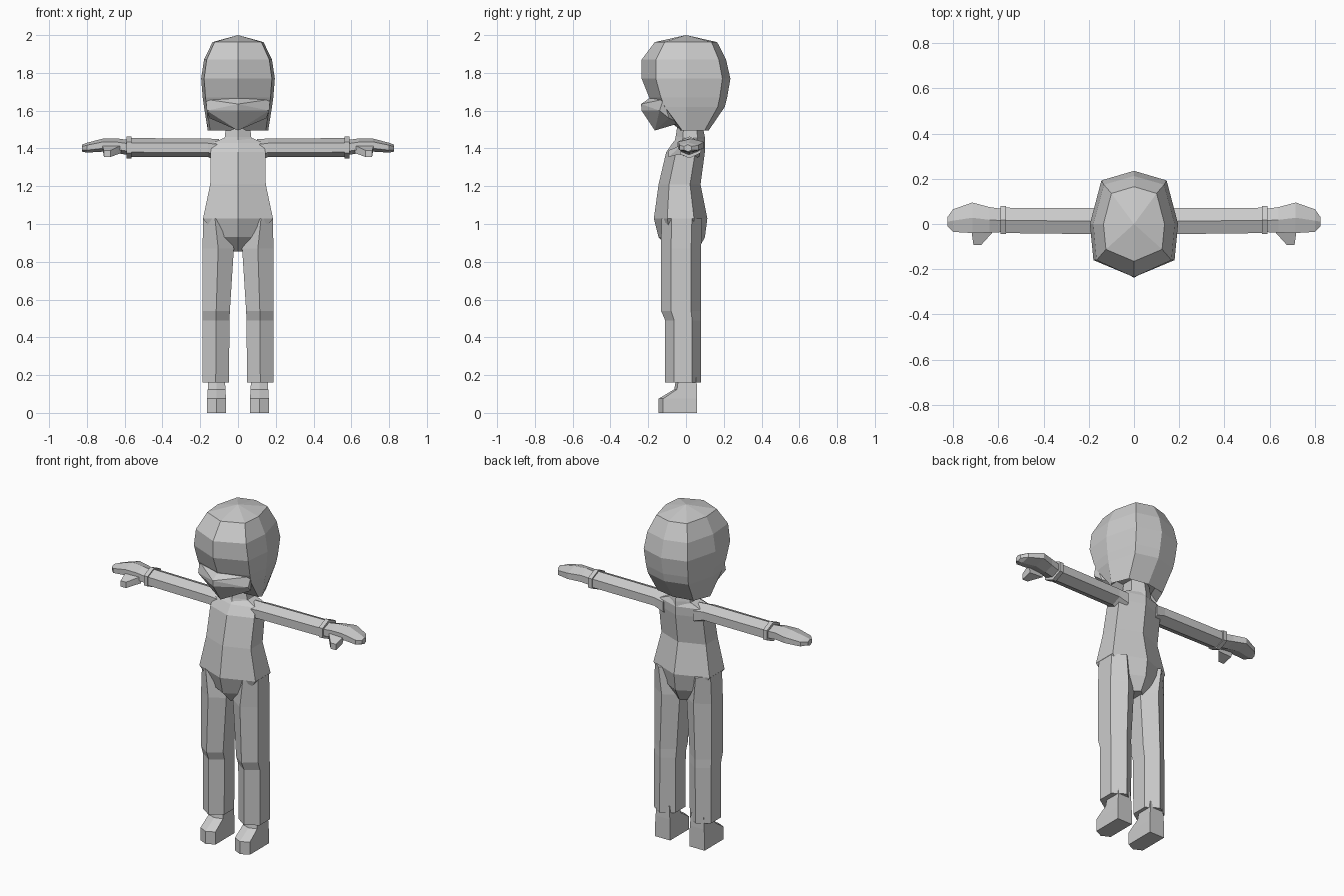
import bpy, bmesh
from mathutils import Vector


def finish(name, bm):
    bmesh.ops.recalc_face_normals(bm, faces=bm.faces)
    me = bpy.data.meshes.new(name)
    bm.to_mesh(me)
    bm.free()
    ob = bpy.data.objects.new(name, me)
    bpy.context.collection.objects.link(ob)


def loft(name, rings, tip=None):
    """Skin closed rings of equal length, cap the ends (last end may be a point)."""
    bm = bmesh.new()
    vs = [[bm.verts.new(p) for p in r] for r in rings]
    n = len(vs[0])
    for a, b in zip(vs, vs[1:]):
        for i in range(n):
            j = (i + 1) % n
            bm.faces.new((a[i], a[j], b[j], b[i]))
    bm.faces.new(vs[0])
    if tip:
        t = bm.verts.new(tip)
        for i in range(n):
            bm.faces.new((vs[-1][i], vs[-1][(i + 1) % n], t))
    else:
        bm.faces.new(vs[-1])
    finish(name, bm)


def hull(name, pts):
    bm = bmesh.new()
    for p in pts:
        bm.verts.new(p)
    bmesh.ops.convex_hull(bm, input=bm.verts)
    finish(name, bm)


def hexagon(x0, x1, yf, yb, kf=0.25, kb=0.25):
    """Six-sided section: ridge at front and back, flat sides."""
    c, d = (x0 + x1) / 2, yb - yf
    return [(c, yf), (x1, yf + kf * d), (x1, yb - kb * d),
            (c, yb), (x0, yb - kb * d), (x0, yf + kf * d)]


def upright(rows, s=1, kf=0.25, kb=0.25):
    """Horizontal hexagons from rows of z, x0, x1, y front, y back."""
    return [[(s * x, y, z) for x, y in hexagon(x0, x1, yf, yb, kf, kb)]
            for z, x0, x1, yf, yb in rows]


def sideways(rows, s):
    """Hexagons across an arm from rows of x, y0, y1, z bottom, z top."""
    return [[(s * x, y, z) for y, z in hexagon(y0, y1, zb, zt)]
            for x, y0, y1, zb, zt in rows]


# Head: eight-sided rings of z, half width, y front, y back
half = [(0, -1), (0.92, -0.68), (1, 0), (0.74, 0.82), (0, 1)]
outline = half + [(-x, y) for x, y in half[3:0:-1]]
head = [(1.53, 0.12, -0.02, 0.09), (1.495, 0.16, -0.03, 0.12),
        (1.62, 0.18, -0.165, 0.205), (1.67, 0.187, -0.195, 0.218),
        (1.77, 0.195, -0.235, 0.235), (1.87, 0.18, -0.235, 0.212),
        (1.963, 0.135, -0.165, 0.165)]
loft("head", [[(hw * x, y * (yb if y > 0 else -yf), z) for x, y in outline]
              for z, hw, yf, yb in head], tip=(0, 0, 2.0))

# Jaw with the projecting mouth ridge
jaw = [(0, -0.195, 1.665), (0, -0.238, 1.635), (0, -0.235, 1.6), (0, -0.165, 1.495)]
for s in (1, -1):
    jaw += [(s * 0.17, -0.12, 1.66), (s * 0.165, -0.14, 1.6),
            (s * 0.15, -0.09, 1.56), (s * 0.08, -0.03, 1.535)]
hull("jaw", jaw)

# Neck
loft("neck", upright([(1.40, -0.09, 0.09, -0.07, 0.1), (1.46, -0.07, 0.07, -0.055, 0.1),
                      (1.56, -0.06, 0.06, -0.04, 0.08)]))

# Torso
torso = [(0.855, 0.04, -0.07, 0.06), (0.93, 0.115, -0.145, 0.1),
         (1.03, 0.185, -0.17, 0.113), (1.21, 0.147, -0.145, 0.077),
         (1.38, 0.145, -0.105, 0.1), (1.43, 0.135, -0.07, 0.1),
         (1.455, 0.075, -0.05, 0.095)]
loft("torso", upright([(z, -w, w, f, b) for z, w, f, b in torso]))

for s, side in ((1, "left"), (-1, "right")):
    # Leg with a knee step
    loft(side + "_leg", upright([
        (0.16, 0.048, 0.188, -0.11, 0.08), (0.49, 0.045, 0.188, -0.11, 0.08),
        (0.54, 0.043, 0.188, -0.132, 0.08), (0.87, 0.022, 0.188, -0.132, 0.08),
        (1.03, 0.06, 0.184, -0.13, 0.085)], s))
    # Shoe
    loft(side + "_shoe", upright([
        (0, 0.064, 0.163, -0.145, 0.058), (0.075, 0.064, 0.163, -0.145, 0.058),
        (0.125, 0.066, 0.16, -0.062, 0.058), (0.2, 0.072, 0.155, -0.05, 0.055)],
        s, kf=0.12, kb=0.0))
    # Sleeve, cuff, hand and thumb
    loft(side + "_arm", sideways([
        (0.1, -0.04, 0.075, 1.33, 1.45), (0.16, -0.045, 0.07, 1.355, 1.452),
        (0.58, -0.04, 0.072, 1.355, 1.455)], s))
    loft(side + "_cuff", sideways([
        (0.565, -0.045, 0.08, 1.348, 1.463), (0.59, -0.045, 0.08, 1.348, 1.463)], s))
    loft(side + "_hand", sideways([
        (0.58, -0.036, 0.066, 1.365, 1.445), (0.64, -0.038, 0.075, 1.375, 1.453),
        (0.715, -0.04, 0.095, 1.383, 1.452), (0.8, -0.035, 0.065, 1.378, 1.43),
        (0.825, -0.01, 0.03, 1.383, 1.42)], s))
    hull(side + "_thumb", [(s * x, y, z) for x, y, z in (
        (0.61, -0.02, 1.42), (0.72, -0.02, 1.42), (0.62, -0.03, 1.375), (0.71, -0.03, 1.37),
        (0.675, -0.092, 1.39), (0.71, -0.092, 1.39), (0.675, -0.092, 1.355), (0.71, -0.092, 1.355))])
